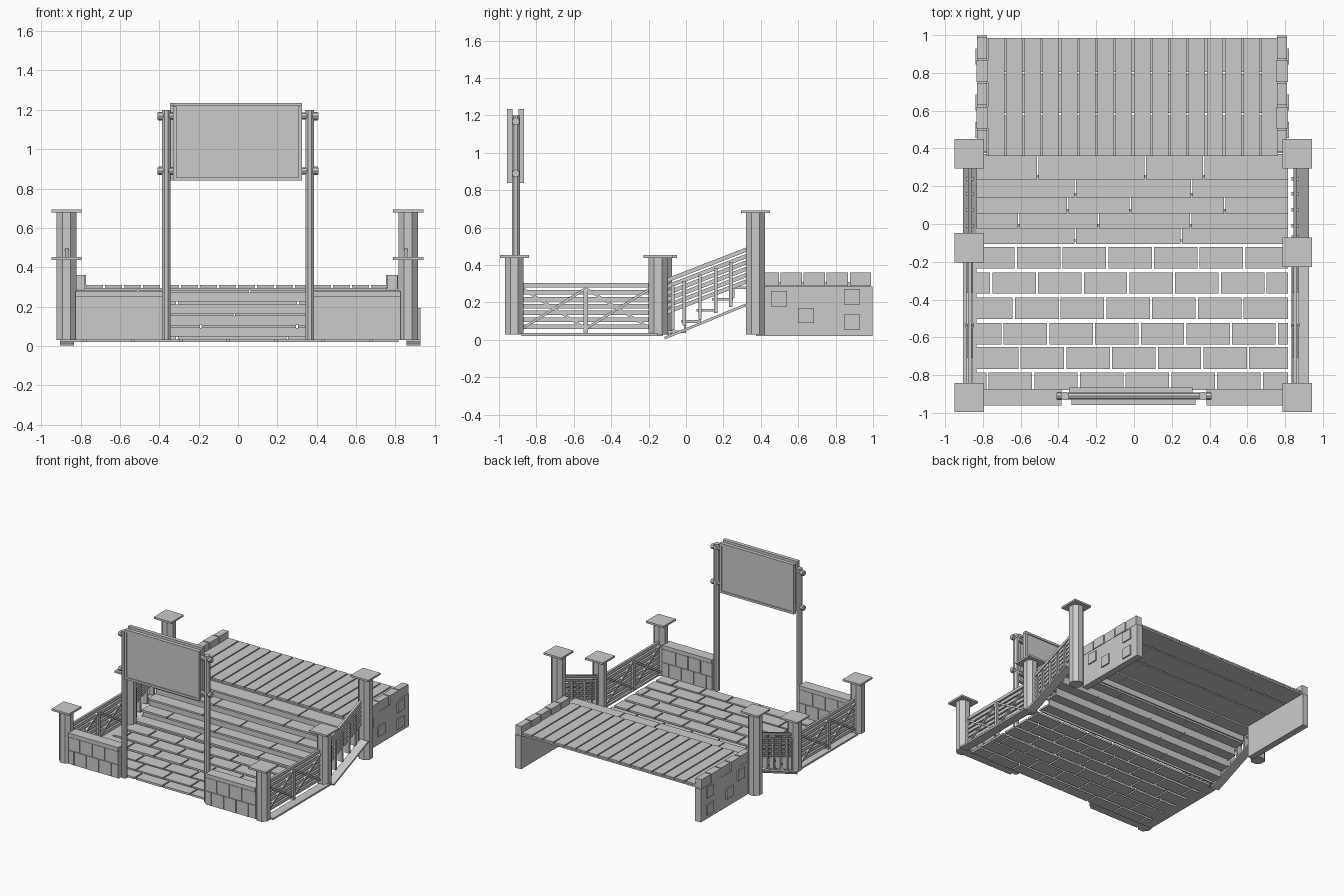
import bpy, bmesh
from math import atan2, pi, cos
from mathutils import Matrix, Vector

if "Cube" in bpy.data.objects:
    bpy.data.objects.remove(bpy.data.objects["Cube"])


def finish(name, bm):
    me = bpy.data.meshes.new(name)
    bm.to_mesh(me)
    bm.free()
    ob = bpy.data.objects.new(name, me)
    bpy.context.collection.objects.link(ob)
    return ob


def cube(bm, center, size, rot=None):
    m = Matrix.Translation(center) @ (rot or Matrix()) @ Matrix.Diagonal((*size, 1))
    bmesh.ops.create_cube(bm, size=1, matrix=m)


def box(bm, x0, x1, y0, y1, z0, z1):
    cube(bm, ((x0 + x1) / 2, (y0 + y1) / 2, (z0 + z1) / 2), (x1 - x0, y1 - y0, z1 - z0))


def bar(bm, x, p, q, depth, thick):
    # straight bar between two (y, z) points at a given x
    d = Vector(q) - Vector(p)
    rot = Matrix.Rotation(atan2(d.y, d.x), 4, 'X')
    cube(bm, (x, (p[0] + q[0]) / 2, (p[1] + q[1]) / 2), (depth, d.length, thick), rot)


def prism(bm, center, r, h, axis=None, n=8):
    m = Matrix.Translation(center)
    m = m @ (Matrix.Rotation(pi / 2, 4, axis) if axis else Matrix.Rotation(pi / n, 4, 'Z'))
    bmesh.ops.create_cone(bm, cap_ends=True, segments=n, radius1=r, radius2=r, depth=h, matrix=m)


def split_row(bm, x0, x1, joints, gap, *yz):
    edges = [x0 - gap / 2] + list(joints) + [x1 + gap / 2]
    for a, b in zip(edges, edges[1:]):
        if b - a > gap * 2:
            box(bm, a + gap / 2, b - gap / 2, *yz)


# Octagonal posts with flat square caps
for side, x, ymid in (("left", -.872, -.125), ("right", .865, -.15)):
    for label, y, top in (("front", -.918, .44), ("middle", ymid, .44), ("rear", .372, .68)):
        bm = bmesh.new()
        prism(bm, (x, y, (top + .03) / 2), .05 / cos(pi / 8), top - .03)
        cube(bm, (x, y, top + .005), (.155, .155, .015))
        finish(f"{side}_{label}_post", bm)

# Paving bricks in six staggered rows
bm = bmesh.new()
rows = ((-.235, -.122, .10), (-.368, -.256, -.03), (-.502, -.39, .09),
        (-.637, -.525, .03), (-.767, -.652, .12), (-.88, -.785, -.05))
for y0, y1, off in rows:
    joints = [off + k * .242 for k in range(-4, 5) if -.82 < off + k * .242 < .80]
    split_row(bm, -.835, .815, joints, .012, y0, y1, .02, .036)
finish("paving_bricks", bm)

# Steps: hollow treads and risers
treads = ((.235, .37, .285, (-.51, .06, .37)), (.14, .25, .225, (-.31, .305)),
          (.055, .165, .165, (-.35, -.02, .48)), (-.025, .08, .105, (-.61, -.19, .30)),
          (-.107, 0, .05, (-.31, .25)))
bt, br = bmesh.new(), bmesh.new()
for y0, y1, z, joints in treads:
    split_row(bt, -.835, .815, joints, .008, y0, y1, z - .014, z)
    box(br, -.83, .81, y0 + .014, y0 + .025, max(z - .06, .02), z - .014)
finish("step_treads", bt)
finish("step_risers", br)

# Deck planks with three wide boards beneath
bm = bmesh.new()
pitch = 1.545 / 16
for i in range(16):
    x = -.778 + i * pitch
    box(bm, x + .005, x + pitch - .005, .36, .985, .297, .309)
finish("deck_planks", bm)
bm = bmesh.new()
for y0, y1 in ((.36, .575), (.587, .793), (.805, .985)):
    box(bm, -.78, .757, y0, y1, .283, .295)
finish("deck_underboards", bm)

# Side walls of the deck, with raised stones and coping blocks
for side, x0, x1, s in (("left", -.83, -.778, -1), ("right", .757, .81, 1)):
    bm = bmesh.new()
    box(bm, x0, x1, .375, .998, .022, .285)
    finish(f"{side}_deck_wall", bm)
    bm = bmesh.new()
    xo = x1 if s > 0 else x0
    for y, z in ((.497, .22), (.643, .13), (.887, .23), (.887, .095)):
        cube(bm, (xo, y, z), (.02, .085, .082))
    finish(f"{side}_raised_stones", bm)
    bm = bmesh.new()
    for i in range(5):
        y = .382 + i * .1235
        j = .004 * (i % 2)
        box(bm, x0 - j, x1 + j, y, y + .114, .287, .36)
    finish(f"{side}_coping_blocks", bm)

# Low front walls: core, two brick courses, top slab
for side, x0, x1 in (("left", -.825, -.385), ("right", .385, .825)):
    bm = bmesh.new()
    box(bm, x0, x1, -.953, -.883, .03, .25)
    box(bm, x0, x1, -.962, -.874, .25, .28)
    finish(f"{side}_front_wall", bm)
    bm = bmesh.new()
    for z0, z1, shift in ((.035, .14, .05), (.144, .247, .1)):
        joints = [x0 + shift + k * .11 for k in range(4) if x0 + shift + k * .11 < x1 - .03]
        split_row(bm, x0, x1, joints, .006, -.96, -.876, z0, z1)
    finish(f"{side}_front_wall_bricks", bm)

# Fences: level panels with cross braces, then sloping stair panels
for side, x, xs in (("left", -.87, -.87), ("right", .853, .892)):
    bm = bmesh.new()
    for i in range(7):
        z = .07 + i * .037
        box(bm, x - .009, x + .009, -.88, -.19, z - .012, z + .012)
    finish(f"{side}_fence_slats", bm)
    bm = bmesh.new()
    box(bm, x - .022, x + .022, -.548, -.524, .04, .278)
    for a, b in ((-.875, -.536), (-.536, -.19)):
        bar(bm, x, (a, .06), (b, .275), .036, .014)
        bar(bm, x, (a, .275), (b, .06), .034, .014)
    finish(f"{side}_fence_braces", bm)
    bm = bmesh.new()
    for i in range(6):
        z = .155 + i * .034
        bar(bm, x, (-.11, z - .01), (.33, z + .16), .018, .022)
    finish(f"{side}_stair_slats", bm)
    bm = bmesh.new()
    for y in (-.07, -.01, .075, .16, .24):
        b = .08 + .4 * y
        box(bm, x - .02, x + .02, y - .009, y + .009, b, b + .24)
    finish(f"{side}_stair_balusters", bm)
    # ground strip and sloping stringer
    bm = bmesh.new()
    box(bm, xs - .035, xs + .035, -.88, -.15, .022, .036)
    bar(bm, xs, (-.115, .009), (.32, .187), .07, .014)
    finish(f"{side}_base_strips", bm)

# Sign posts and the rods running through them
bm = bmesh.new()
for x in (-.365, .365):
    prism(bm, (x, -.91, .615), .023, 1.17)
finish("sign_posts", bm)
bm = bmesh.new()
for z in (.89, 1.168):
    prism(bm, (0, -.91, z), .018, .82, 'Y')
    for x in (-.394, .394):
        prism(bm, (x, -.91, z), .021, .02, 'Y')
finish("sign_rods", bm)

# Two framed sign boards, facing front and back
for side, y, s, xc in (("front", -.942, -1, -.003), ("back", -.88, 1, -.017)):
    bm = bmesh.new()
    cube(bm, (xc, y, 1.037), (.63, .014, .375))
    finish(f"{side}_sign_board", bm)
    bm = bmesh.new()
    for z in (.848, 1.227):
        cube(bm, (xc, y, z), (.655, .03, .017))
    for dx in (-.319, .319):
        cube(bm, (xc + dx, y, 1.037), (.017, .03, .362))
    finish(f"{side}_sign_frame", bm)
